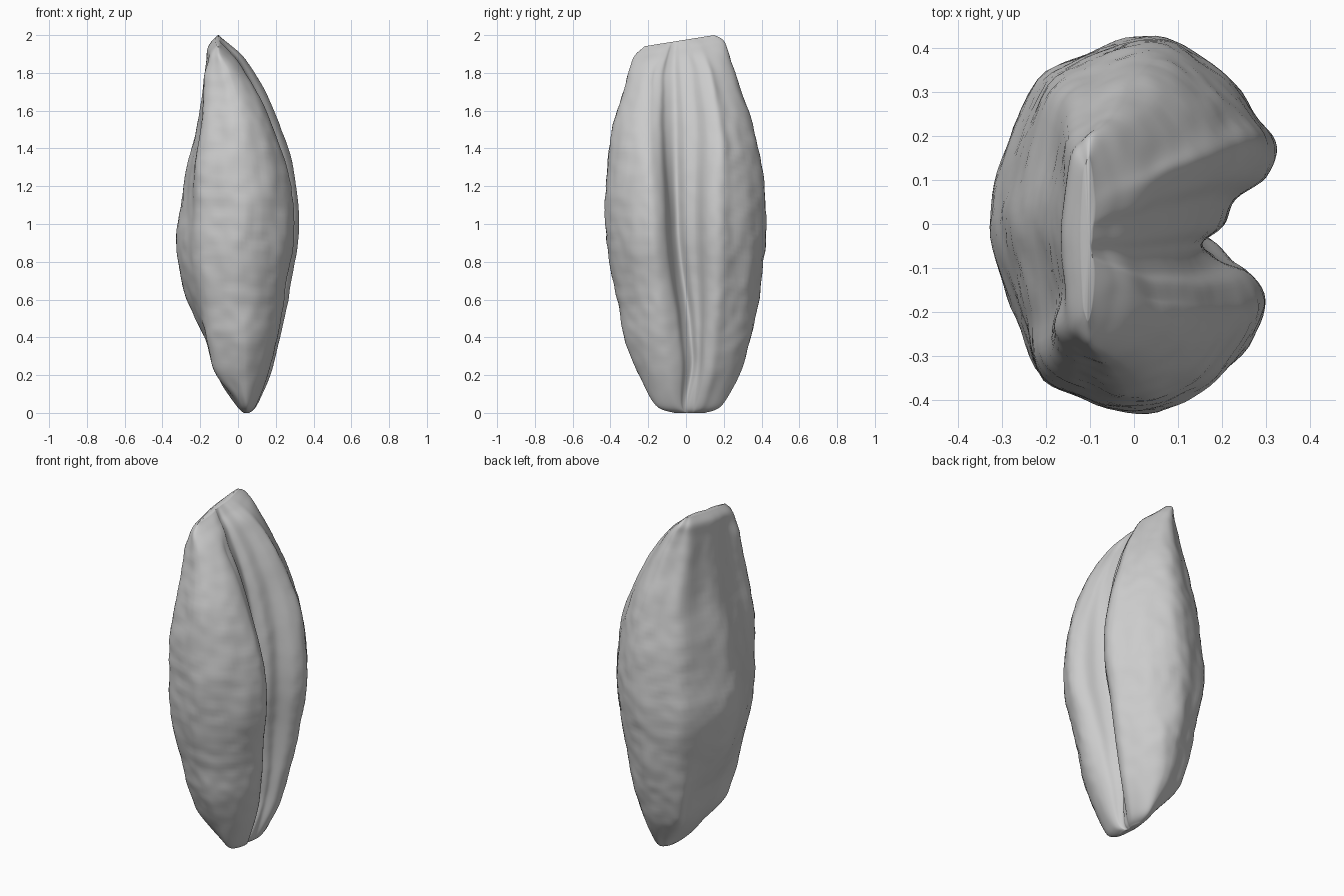
import bpy
import bmesh
from math import exp
from mathutils import Vector, noise

default_cube = bpy.data.objects.get("Cube")
if default_cube:
    bpy.data.objects.remove(default_cube, do_unlink=True)

# Cross-section of the grain at its widest, in hundredths (x, y)
SECTION = [(-33, 2), (-30, 15), (-22, 33), (-11, 39), (0, 43), (11, 41),
           (21, 34), (28, 25), (32.5, 18), (30, 11), (23, 6), (20, 0),
           (15, -4), (19, -8), (26, -11), (30, -17), (28, -24), (21, -33),
           (11, -40), (0, -43), (-11, -40), (-21, -35), (-27, -22), (-31, -10)]

# Stations from base to tip, in hundredths: height, x range, y range
STATIONS = [(0, 3, 6, -6, 10), (4, -1, 10, -16, 19), (20, -12, 17, -25, 28),
            (38, -18, 22, -32, 34), (52, -24, 25, -35, 37),
            (70, -30, 28, -39, 40), (90, -33, 32, -42, 42),
            (110, -30, 32, -43, 42), (130, -27, 29, -42, 40),
            (150, -22, 23, -39, 36), (170, -19, 14.5, -34, 29),
            (188, -17, 4, -30, 23), (196, -16, -4, -27, 20),
            (200, -12, -9, -22, 15)]


def smooth_path(points, steps, closed):
    """Interpolate tuples of any size with a Catmull-Rom curve."""
    n = len(points)
    result = []

    def pick(i):
        return points[i % n] if closed else points[max(0, min(n - 1, i))]

    for i in range(n if closed else n - 1):
        corners = [pick(i + k) for k in (-1, 0, 1, 2)]
        for s in range(steps):
            t = s / steps
            result.append([
                b + t * ((c - a) + t * ((2*a - 5*b + 4*c - d)
                                        + t * (3*b - a - 3*c + d))) / 2
                for a, b, c, d in zip(*corners)])
    if not closed:
        result.append(list(points[-1]))
    return result


def ramp(value, low, high):
    t = max(0.0, min(1.0, (value - low) / (high - low)))
    return t * t * (3 - 2 * t)


def bell(value, centre, width):
    return exp(-((value - centre) / width) ** 2)


def skin_point(px, py, station):
    """Fit one section point to a station, bend the crease, wrinkle the skin."""
    z, x0, x1, y0, y1 = (v / 100 for v in station)
    x = x0 + (px + 33) / 65.5 * (x1 - x0)
    y = y0 + (py + 43) / 86 * (y1 - y0)
    tip_fade = 1 - ramp(z, 1.8, 2)
    if px > 0:
        # The crease swings sideways at the base and opens toward the tip
        y += 0.05 * bell(py, -4, 11) * ramp(z, 0, 0.3) * (1 - ramp(z, 0.3, 1))
        upper = ramp(z, 1, 1.6) * tip_fade
        y += upper * (0.04 * bell(py, 15, 11) - 0.04 * bell(py, -13, 7))
        # The front lobe is the lower one toward the tip
        x -= 0.025 * upper * bell(py, -17, 8)
    else:
        # Squarer shoulders around the shallow germ hollow
        germ = ramp(z, 0.05, 0.25) * (1 - ramp(z, 0.35, 0.65))
        x += germ * (0.01 * bell(py, 0, 15) - 0.045 * bell(abs(py), 33, 10))
        # Flatter back toward the tip
        flat = ramp(z, 0.9, 1.4) * tip_fade
        x -= flat * (0.045 * bell(py, -33, 10) + 0.015 * bell(py, 33, 10))
    # Slanted tip
    z += ramp(z, 1.5, 2.0) * (0.16 * y - 0.024)
    # Long soft wrinkles and fine bumps
    wave = noise.noise(Vector((x * 9, y * 9, z * 4)))
    bump = noise.noise(Vector((x, y, z)) * 17)
    scale = 1 + (0.018 * wave + 0.014 * bump) * ramp(z, 0, 0.2)
    middle = (x0 + x1) / 2
    return Vector((middle + (x - middle) * scale, y * scale, z))


# Grain body, lofted from base to tip
section = smooth_path(SECTION, 5, True)
bm = bmesh.new()
rings = [[bm.verts.new(skin_point(px, py, st)) for px, py in section]
         for st in smooth_path(STATIONS, 8, False)]
for lower, upper in zip(rings, rings[1:]):
    for i in range(len(section)):
        bm.faces.new((lower[i - 1], lower[i], upper[i], upper[i - 1]))

# Close both ends
for ring in (rings[0], rings[-1]):
    centre = bm.verts.new(sum((v.co for v in ring), Vector()) / len(ring))
    for i in range(len(ring)):
        bm.faces.new((ring[i - 1], ring[i], centre))
bmesh.ops.recalc_face_normals(bm, faces=bm.faces)

mesh = bpy.data.meshes.new("grain_body")
bm.to_mesh(mesh)
bm.free()
grain = bpy.data.objects.new("grain_body", mesh)
bpy.context.collection.objects.link(grain)

# Plain grey skin
skin = bpy.data.materials.new("light_grey")
skin.use_nodes = True
grey = (0.6, 0.6, 0.6, 1)
skin.diffuse_color = grey
skin.node_tree.nodes["Principled BSDF"].inputs["Base Color"].default_value = grey
mesh.materials.append(skin)

bpy.context.view_layer.objects.active = grain
grain.select_set(True)
bpy.ops.object.shade_smooth_by_angle(angle=1.0)
